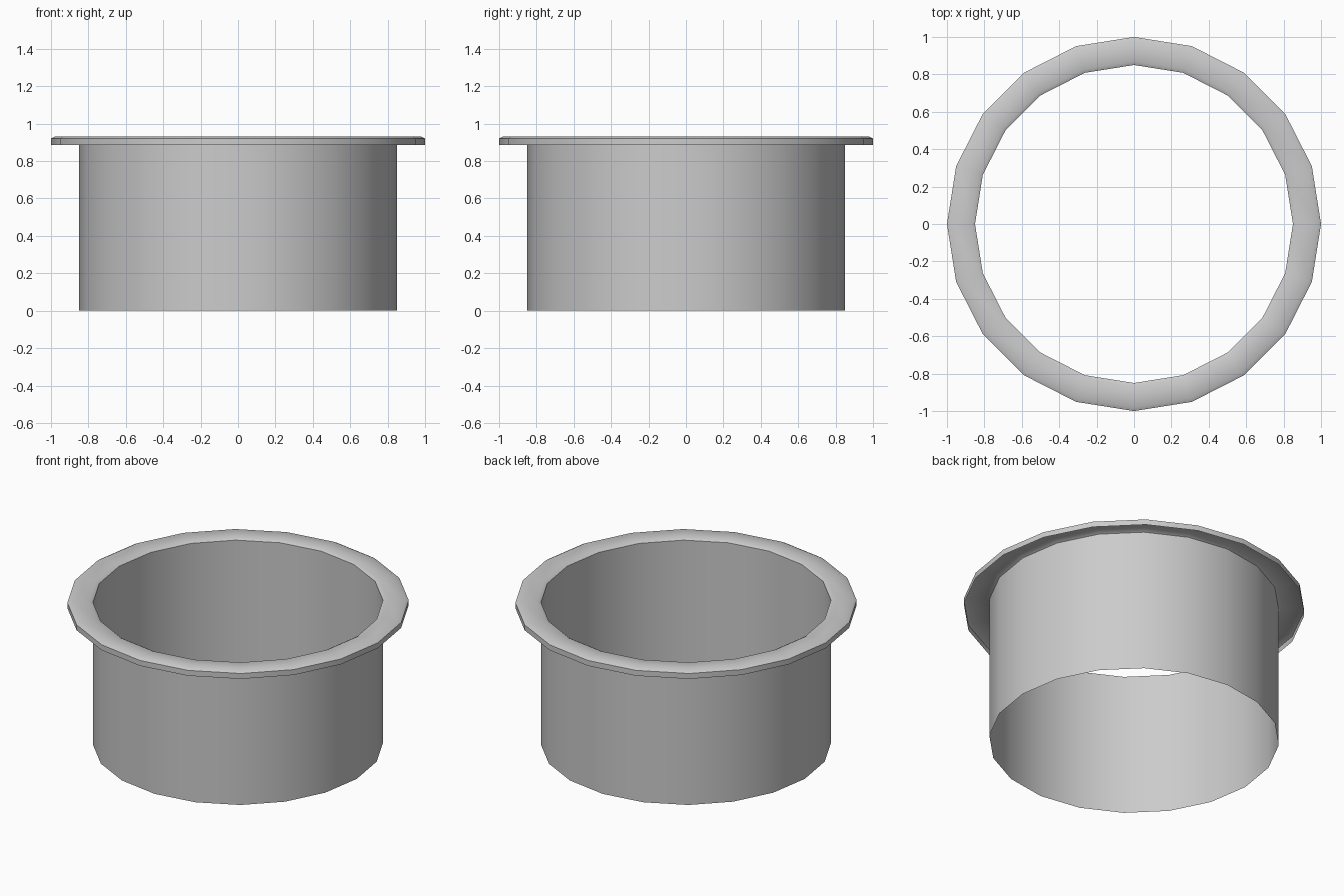
import bpy, bmesh
from math import cos, sin, tau, radians

if "Cube" in bpy.data.objects:
    bpy.data.objects.remove(bpy.data.objects["Cube"])

SIDES = 20


def lathe(name, profile):
    """Revolve an open (radius, z) profile into a thin 20-sided shell."""
    bm = bmesh.new()
    rings = [[bm.verts.new((r * cos(tau * i / SIDES), r * sin(tau * i / SIDES), z))
              for i in range(SIDES)] for r, z in profile]
    for low, high in zip(rings, rings[1:]):
        for i in range(SIDES):
            j = (i + 1) % SIDES
            bm.faces.new((low[i], low[j], high[j], high[i]))
    # Profile runs up the wall and out, so flip to face the wall outward where needed
    mesh = bpy.data.meshes.new(name)
    bm.to_mesh(mesh)
    bm.free()
    obj = bpy.data.objects.new(name, mesh)
    bpy.context.collection.objects.link(obj)
    bpy.ops.object.select_all(action='DESELECT')
    obj.select_set(True)
    bpy.context.view_layer.objects.active = obj
    bpy.ops.object.shade_smooth_by_angle(angle=radians(40))
    return obj


# Open-ended tube wall
lathe("tube_wall", [(0.85, 0.0), (0.85, 0.92)])

# Rolled flange: short outer lip, softened top, hollow underneath
lathe("top_flange", [(1.0, 0.885), (1.0, 0.92), (0.98, 0.931),
                     (0.87, 0.931), (0.85, 0.92)])
